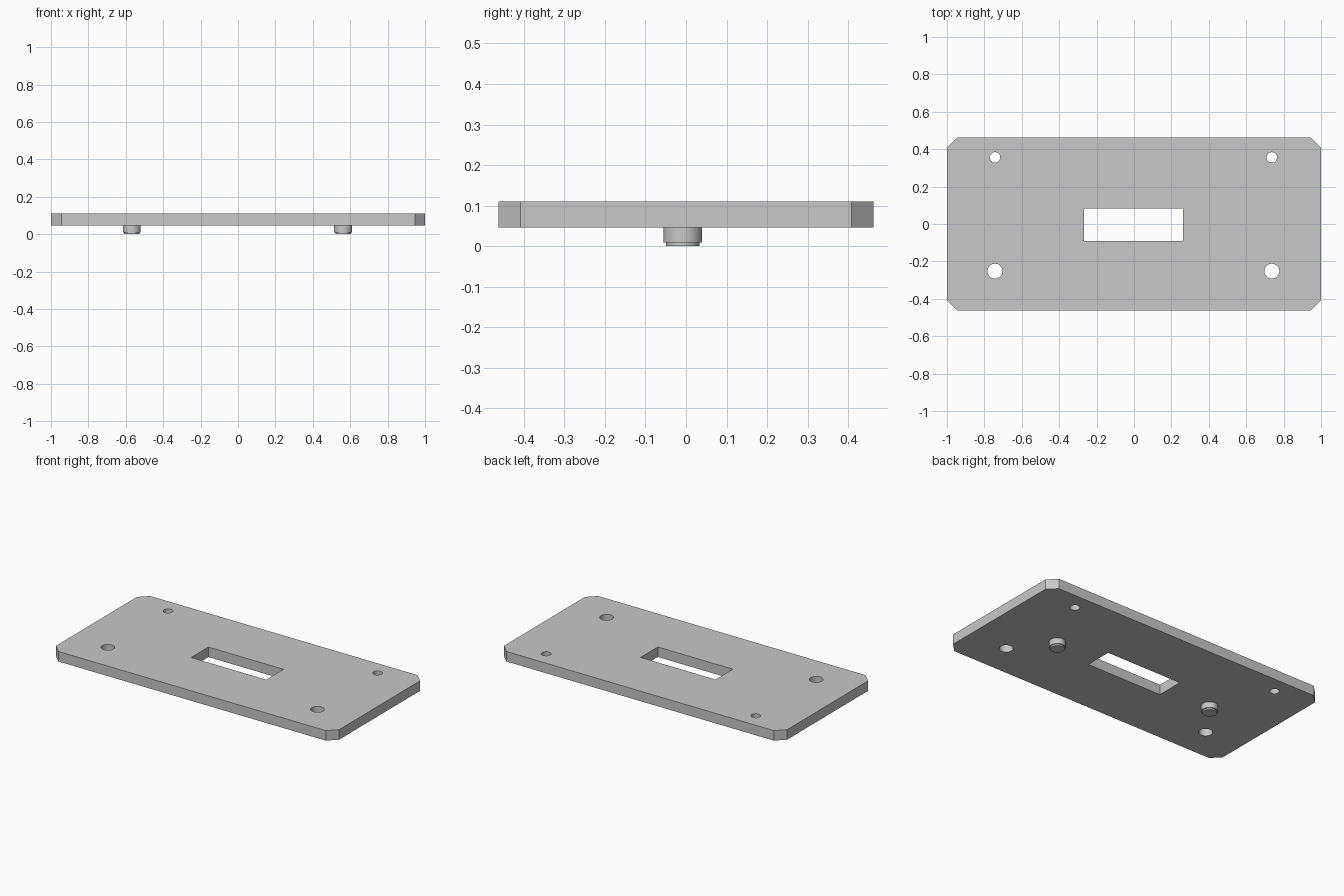
import bpy
import bmesh
import math

cube = bpy.data.objects.get("Cube")
if cube:
    bpy.data.objects.remove(cube, do_unlink=True)

# Single grey finish
grey = bpy.data.materials.new("plain grey")
grey.use_nodes = True
colour = (0.58, 0.58, 0.58, 1)
grey.diffuse_color = colour
grey.node_tree.nodes["Principled BSDF"].inputs["Base Color"].default_value = colour

BOTTOM, TOP = 0.046, 0.11
MID = (BOTTOM + TOP) / 2
SHIFT = -0.003  # openings and pegs sit slightly off centre


def add_prism(name, outline, z0, z1):
    """Extrude a flat outline from z0 to z1."""
    bm = bmesh.new()
    face = bm.faces.new([bm.verts.new((x, y, z0)) for x, y in outline])
    new = bmesh.ops.extrude_face_region(bm, geom=[face])["geom"]
    verts = [v for v in new if isinstance(v, bmesh.types.BMVert)]
    bmesh.ops.translate(bm, verts=verts, vec=(0, 0, z1 - z0))
    bmesh.ops.recalc_face_normals(bm, faces=bm.faces)
    mesh = bpy.data.meshes.new(name)
    bm.to_mesh(mesh)
    bm.free()
    mesh.materials.append(grey)
    obj = bpy.data.objects.new(name, mesh)
    bpy.context.collection.objects.link(obj)
    return obj


def circle(x, y, r, n=40):
    return [(x + r * math.cos(2 * math.pi * i / n),
             y + r * math.sin(2 * math.pi * i / n)) for i in range(n)]


def smooth(obj):
    bpy.ops.object.select_all(action="DESELECT")
    obj.select_set(True)
    bpy.context.view_layer.objects.active = obj
    bpy.ops.object.shade_smooth_by_angle(angle=math.radians(30))


# Plate with clipped corners
X, Y, C = 1.0, 0.463, 0.055
plate = add_prism("plate", [
    (-X + C, -Y), (X - C, -Y), (X, -Y + C), (X, Y - C),
    (X - C, Y), (-X + C, Y), (-X, Y - C), (-X, -Y + C)], BOTTOM, TOP)

# Central window and four round holes
w, h, cy = 0.265, 0.087, -0.003
outlines = [[(SHIFT - w, cy - h), (SHIFT + w, cy - h),
             (SHIFT + w, cy + h), (SHIFT - w, cy + h)]]
for side in (-1, 1):
    outlines.append(circle(SHIFT + side * 0.74, -0.252, 0.04))
    outlines.append(circle(SHIFT + side * 0.74, 0.356, 0.028))

cutters = []
for outline in outlines:
    cutter = add_prism("opening_cutter", outline, BOTTOM - 0.1, TOP + 0.1)
    cutter.hide_render = True
    cut = plate.modifiers.new("opening", "BOOLEAN")
    cut.operation = "DIFFERENCE"
    cut.solver = "EXACT"
    cut.object = cutter
    cutters.append(cutter)

# Bake the openings and discard the cutters
graph = bpy.context.evaluated_depsgraph_get()
baked = bpy.data.meshes.new_from_object(plate.evaluated_get(graph))
plate.modifiers.clear()
plate.data = baked
for cutter in cutters:
    bpy.data.objects.remove(cutter, do_unlink=True)
smooth(plate)

# Stepped locating pegs under the plate
for side, label in ((1, "left"), (-1, "right")):
    x, y = SHIFT + side * 0.565, -0.008
    smooth(add_prism(label + "_peg", circle(x, y, 0.048), 0.009, MID))
    smooth(add_prism(label + "_peg_tip", circle(x, y, 0.041), 0, 0.02))
